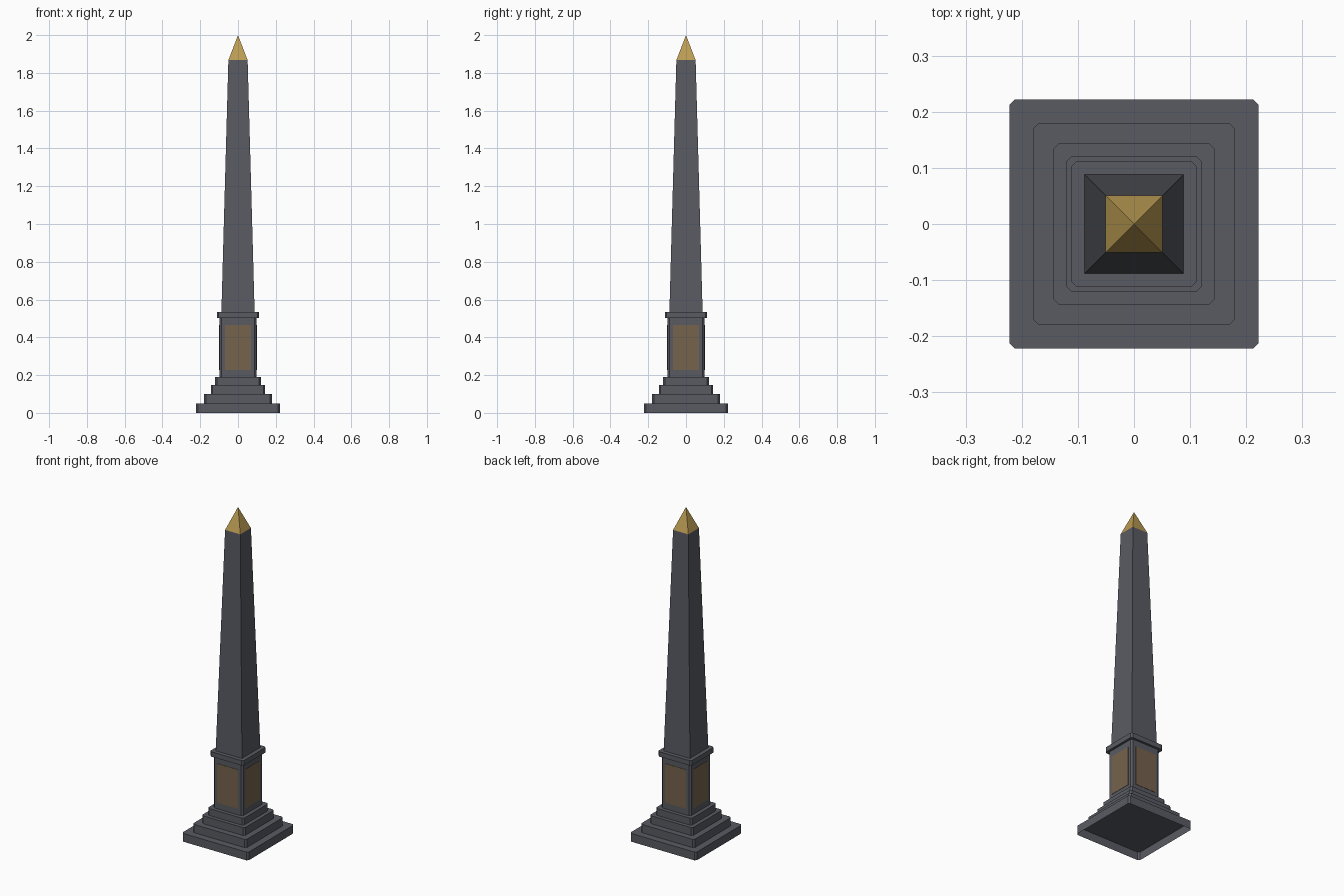
import bpy
import bmesh
from math import pi
from mathutils import Matrix

cube = bpy.data.objects.get("Cube")
if cube:
    bpy.data.objects.remove(cube, do_unlink=True)


def material(name, rgb):
    mat = bpy.data.materials.new(name)
    mat.use_nodes = True
    mat.diffuse_color = (*rgb, 1)
    mat.node_tree.nodes["Principled BSDF"].inputs["Base Color"].default_value = (*rgb, 1)
    return mat


STONE = material("dark stone", (0.10, 0.105, 0.122))
BRONZE = material("bronze panel", (0.18, 0.125, 0.075))
GOLD = material("gold", (0.50, 0.33, 0.085))


def finish(name, bm, mat):
    bmesh.ops.recalc_face_normals(bm, faces=bm.faces)
    mesh = bpy.data.meshes.new(name)
    bm.to_mesh(mesh)
    bm.free()
    mesh.materials.append(mat)
    obj = bpy.data.objects.new(name, mesh)
    bpy.context.collection.objects.link(obj)
    return obj


def frustum(name, bottom, top, z0, z1, mat, chamfer=0, open_bottom=False):
    """Square block given by half widths, with optional cut vertical corners."""
    bm = bmesh.new()
    bmesh.ops.create_cube(bm, size=2)
    for v in bm.verts:
        half, z = (top, z1) if v.co.z > 0 else (bottom, z0)
        v.co = (v.co.x * half, v.co.y * half, z)
    if chamfer:
        upright = [e for e in bm.edges if abs(e.verts[0].co.z - e.verts[1].co.z) > 0.001]
        bmesh.ops.bevel(bm, geom=upright, offset=chamfer, segments=1, affect='EDGES')
    if top == 0:
        bmesh.ops.remove_doubles(bm, verts=bm.verts, dist=0.0001)
    bmesh.ops.recalc_face_normals(bm, faces=bm.faces)
    if open_bottom:
        under = [f for f in bm.faces if f.normal.z < -0.9]
        bmesh.ops.delete(bm, geom=under, context='FACES_ONLY')
    return finish(name, bm, mat)


# Stepped base, pedestal and cornice
tiers = [
    ("base_slab", 0.222, 0, 0.05),
    ("middle_step", 0.18, 0.05, 0.10),
    ("upper_step", 0.144, 0.10, 0.148),
    ("pedestal_plinth", 0.121, 0.148, 0.19),
    ("pedestal", 0.098, 0.19, 0.503),
    ("pedestal_cornice", 0.112, 0.503, 0.533),
]
for name, half, z0, z1 in tiers:
    frustum(name, half, half, z0, z1, STONE, 0.01, name == "base_slab")

# Tapered shaft and gilded tip
frustum("shaft", 0.088, 0.051, 0.533, 1.867, STONE)
frustum("tip", 0.051, 0, 1.867, 2.0, GOLD)

# One thin panel on each pedestal side
for i, side in enumerate(("front", "left", "back", "right")):
    bm = bmesh.new()
    place = Matrix.Rotation(i * pi / 2, 4, 'Z') @ Matrix.Translation((0, -0.098, 0.346))
    bmesh.ops.create_cube(bm, size=1, matrix=place @ Matrix.Diagonal((0.14, 0.004, 0.236, 1)))
    finish(side + "_panel", bm, BRONZE)
